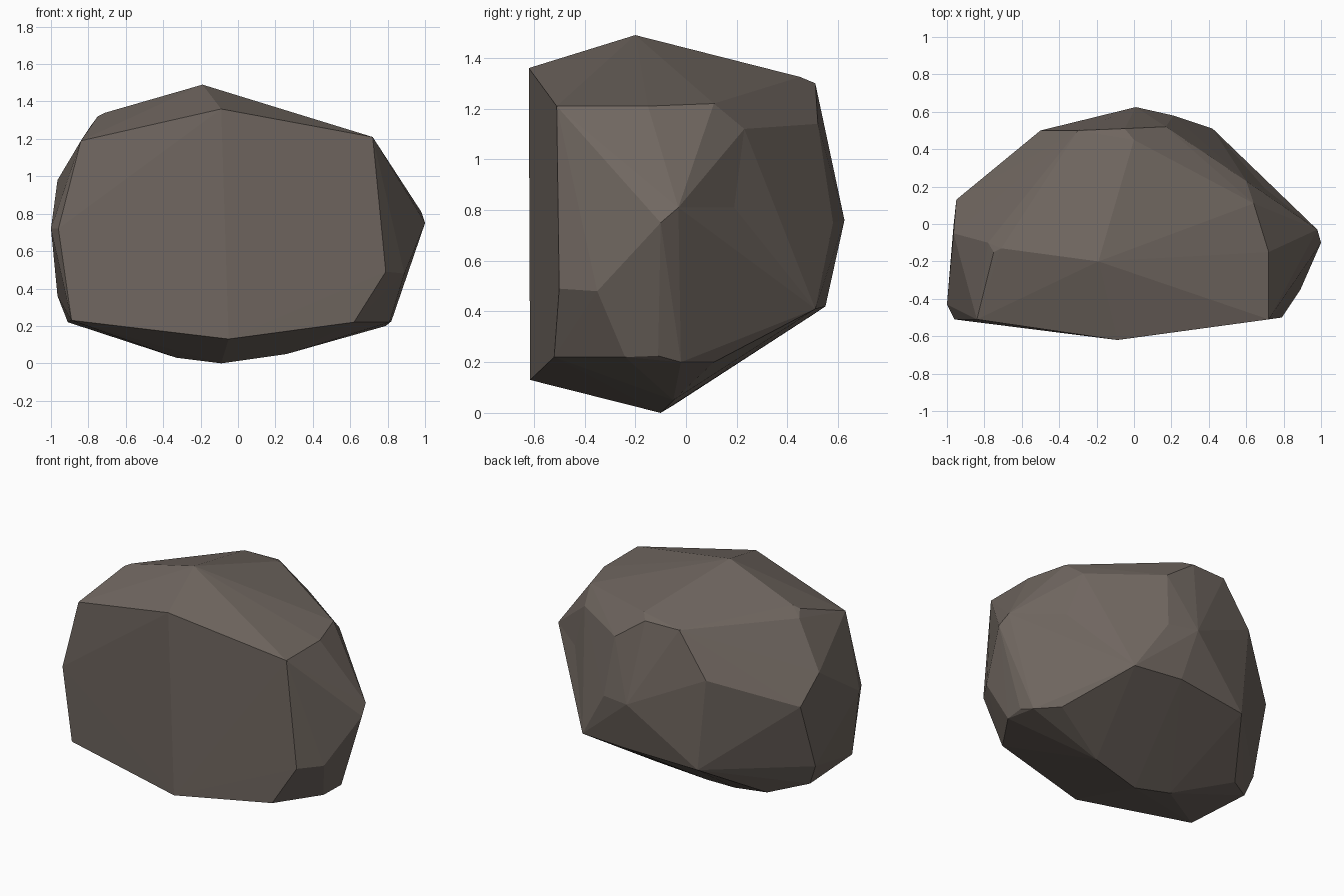
import bpy, bmesh
from mathutils import Vector

if "Cube" in bpy.data.objects:
    bpy.data.objects.remove(bpy.data.objects["Cube"])

CENTRE = Vector((0, 0, 0.75))

# Corner points of the boulder, grouped by side
front = [(-.09, -.62, 1.36), (-.05, -.615, .13), (-.84, -.51, 1.19), (-.96, -.51, .72),
         (-.89, -.51, .23), (.72, -.51, 1.21), (.79, -.5, .49), (.62, -.52, .22)]
top = [(-.19, -.2, 1.49), (-.71, -.13, 1.34), (-.75, -.15, 1.32), (-.78, -.1, 1.28),
       (-.3, .5, 1.3), (-.05, .51, 1.3), (0, .45, 1.325)]
right = [(.72, -.15, 1.21), (.64, .11, 1.22), (.6, .23, 1.12), (1, -.1, .75),
         (.98, -.03, .81), (.7, .19, .81), (.89, -.35, .48), (.81, -.24, .22),
         (.82, -.11, .225), (.79, -.02, .2), (.67, .11, .2)]
back = [(.17, .52, 1.14), (.42, .51, .41), (.21, .58, .75), (.01, .625, .76),
        (.08, .55, .42), (-.44, .505, .39), (-.5, .5, 1.01)]
left = [(-1, -.43, .72), (-.965, -.05, .98), (-.95, .13, .81), (-.965, -.01, .36),
        (-.91, -.03, .22), (-.7, .13, .165)]
bottom = [(-.09, -.1, 0), (.26, -.05, .05), (-.33, -.05, .03)]
points = [Vector(p) for p in front + top + right + back + left + bottom]

# Wrap a hull; dented corners are pushed out until they join it, then put back
lift = [1.0] * len(points)
for attempt in range(25):
    bm = bmesh.new()
    verts = [bm.verts.new(CENTRE + (p - CENTRE) * k) for p, k in zip(points, lift)]
    bmesh.ops.convex_hull(bm, input=verts)
    inside = [i for i, v in enumerate(verts) if not v.link_faces]
    if not inside or attempt == 24:
        break
    for i in inside:
        lift[i] += 0.01
    bm.free()
for v, p in zip(verts, points):
    v.co = p
bmesh.ops.delete(bm, geom=[v for v in bm.verts if not v.link_faces], context='VERTS')
bmesh.ops.recalc_face_normals(bm, faces=bm.faces[:])

# Boulder object, flat shaded
mesh = bpy.data.meshes.new("boulder")
bm.to_mesh(mesh)
bm.free()
boulder = bpy.data.objects.new("boulder", mesh)
bpy.context.collection.objects.link(boulder)

stone = bpy.data.materials.new("brown grey stone")
stone.diffuse_color = (0.162, 0.135, 0.117, 1)
stone.use_nodes = True
stone.node_tree.nodes["Principled BSDF"].inputs["Base Color"].default_value = stone.diffuse_color
mesh.materials.append(stone)
